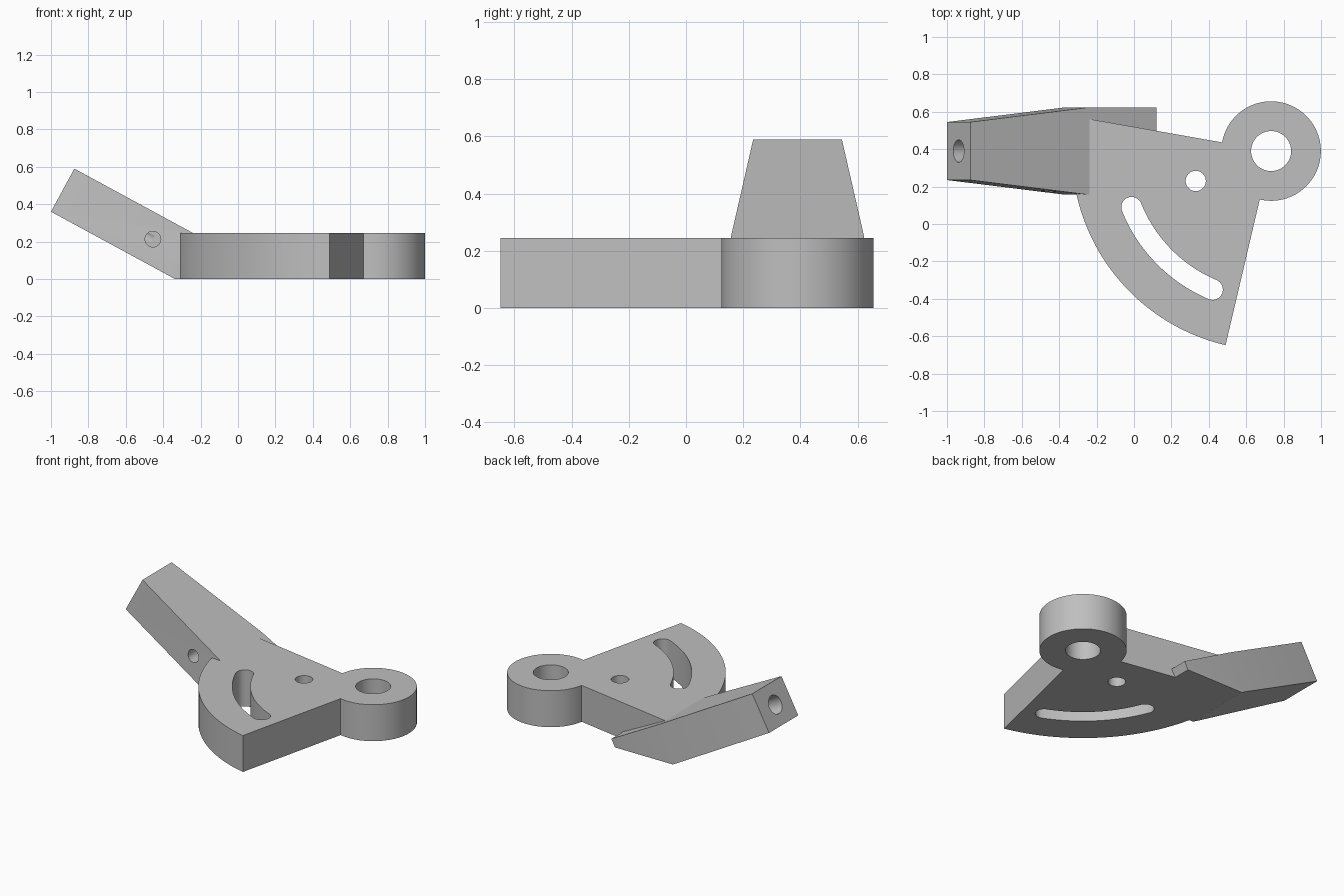
import bpy, bmesh
from math import sin, cos, radians
from mathutils import Vector, Matrix

cube = bpy.data.objects.get("Cube")
if cube:
    bpy.data.objects.remove(cube)

HUB = Vector((0.733, 0.39, 0))
HEIGHT = 0.245

grey = bpy.data.materials.new("plain_grey")
grey.use_nodes = True
colour = (0.52, 0.52, 0.52, 1)
grey.diffuse_color = colour
grey.node_tree.nodes["Principled BSDF"].inputs["Base Color"].default_value = colour


def to_object(name, bm):
    bmesh.ops.recalc_face_normals(bm, faces=bm.faces)
    mesh = bpy.data.meshes.new(name)
    bm.to_mesh(mesh)
    bm.free()
    mesh.materials.append(grey)
    ob = bpy.data.objects.new(name, mesh)
    bpy.context.collection.objects.link(ob)
    return ob


def extrude(outline, z0, z1):
    """Solid from a flat outline between two heights."""
    bm = bmesh.new()
    face = bm.faces.new([bm.verts.new((p[0], p[1], z0)) for p in outline])
    out = bmesh.ops.extrude_face_region(bm, geom=[face])
    verts = [v for v in out["geom"] if isinstance(v, bmesh.types.BMVert)]
    bmesh.ops.translate(bm, verts=verts, vec=(0, 0, z1 - z0))
    return bm


def arc(centre, radius, a0, a1, n):
    angles = [radians(a0 + (a1 - a0) * i / n) for i in range(n + 1)]
    return [(centre[0] + radius * cos(a), centre[1] + radius * sin(a)) for a in angles]


def disc(name, centre, radius, z0, z1, n=64):
    return to_object(name, extrude(arc(centre, radius, 0, 360, n)[:-1], z0, z1))


def rod(name, start, end, radius):
    """Cylinder running between two points."""
    a, b = Vector(start), Vector(end)
    bm = bmesh.new()
    turn = (b - a).to_track_quat("Z", "Y").to_matrix().to_4x4()
    bmesh.ops.create_cone(bm, cap_ends=True, segments=32, radius1=radius, radius2=radius,
                          depth=(b - a).length, matrix=Matrix.Translation((a + b) / 2) @ turn)
    return to_object(name, bm)


def combine(target, tool, operation):
    tool.hide_render = True
    mod = target.modifiers.new("combine", "BOOLEAN")
    mod.object, mod.operation, mod.solver = tool, operation, "EXACT"
    graph = bpy.context.evaluated_depsgraph_get()
    mesh = bpy.data.meshes.new_from_object(target.evaluated_get(graph))
    target.modifiers.clear()
    target.data = mesh
    bpy.data.objects.remove(tool)


# Fan-shaped plate, centred on the hub
A0, A1, R = 170, 256.8, 1.066
bracket = to_object("slotted_bracket",
                    extrude([HUB[:2]] + arc(HUB, R, A0, A1, 48), 0, HEIGHT))
combine(bracket, disc("hub", HUB, 0.266, 0, HEIGHT, 96), "UNION")

# Tilted tapering arm: flat outline, swung into place, trimmed at the ground
half_outline = [(0, 0.155), (0.71, 0.2325), (1.132, 0.2325)]
outline = half_outline + [(s, -w) for s, w in reversed(half_outline)]
along = Vector((0.879, 0, -0.477)).normalized()
up = Vector((0.477, 0, 0.879)).normalized()
tip = Vector((-0.875, 0.39, 0.59))
THICK = 0.262
bm = extrude(outline, -THICK, 0)
for v in bm.verts:
    s, w, d = v.co
    v.co = tip + along * s + Vector((0, w, 0)) + up * d
cut = bmesh.ops.bisect_plane(bm, geom=bm.verts[:] + bm.edges[:] + bm.faces[:],
                             plane_co=(0, 0, 0), plane_no=(0, 0, 1), clear_inner=True)
rim = [e for e in cut["geom_cut"] if isinstance(e, bmesh.types.BMEdge)]
bmesh.ops.holes_fill(bm, edges=rim, sides=0)
arm = to_object("arm", bm)
combine(bracket, arm, "UNION")

# Hub bore, pivot hole and curved slot through the plate
combine(bracket, disc("bore_cutter", HUB, 0.107, -0.1, 0.4), "DIFFERENCE")
combine(bracket, disc("pivot_cutter", (0.33, 0.23), 0.054, -0.1, 0.4, 48), "DIFFERENCE")

S0, S1, SR, SW = 201.9, 247.1, 0.804, 0.055
first, last = arc(HUB, SR, S0, S1, 1)
slot = (arc(HUB, SR + SW, S0, S1, 32) + arc(last, SW, S1, S1 + 180, 16)[1:-1]
        + arc(HUB, SR - SW, S1, S0, 32) + arc(first, SW, S0 + 180, S0 + 360, 16)[1:-1])
combine(bracket, to_object("slot_cutter", extrude(slot, -0.1, 0.4)), "DIFFERENCE")

# Stepped bore down the arm, meeting a side hole from the front
mouth = tip - up * THICK / 2
elbow = mouth + along * 0.549
combine(bracket, rod("wide_cutter", mouth - along * 0.1, mouth + along * 0.15, 0.06), "DIFFERENCE")
combine(bracket, rod("narrow_cutter", mouth + along * 0.1, elbow, 0.036), "DIFFERENCE")
combine(bracket, rod("side_cutter", elbow + Vector((0, 0.03, 0)),
                     elbow - Vector((0, 0.35, 0)), 0.042), "DIFFERENCE")

# Smooth curves, crisp edges
for ob in bpy.context.selected_objects:
    ob.select_set(False)
bracket.select_set(True)
bpy.context.view_layer.objects.active = bracket
bpy.ops.object.shade_smooth_by_angle(angle=radians(25))
